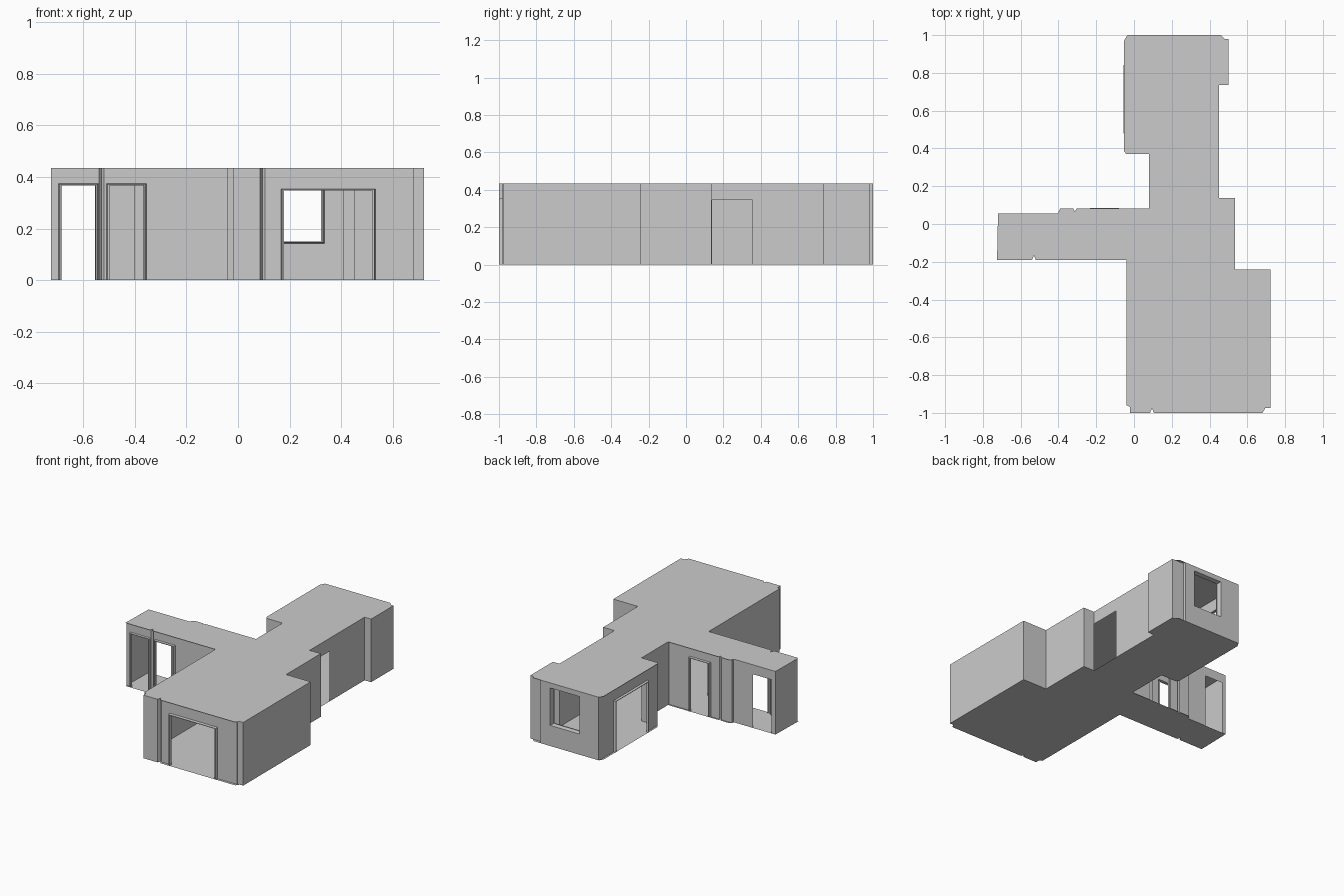
import bpy, bmesh
from mathutils import Vector

if "Cube" in bpy.data.objects:
    bpy.data.objects.remove(bpy.data.objects["Cube"])

H = 0.435      # room height

# Floor and ceiling outline, counter-clockwise from the front wall
PLAN = [(-0.02, -1.0), (0.085, -1.0), (0.095, -0.975), (0.105, -1.0), (0.68, -1.0), (0.695, -0.975),
        (0.722, -0.975), (0.722, -0.24), (0.535, -0.24), (0.535, 0.137), (0.45, 0.137),
        (0.45, 0.735), (0.50, 0.735), (0.50, 0.98), (0.48, 0.98), (0.46, 1.0),
        (-0.035, 1.0), (-0.053, 0.97), (-0.053, 0.385), (-0.04, 0.37), (0.08, 0.37),
        (0.08, 0.082), (-0.305, 0.082), (-0.313, 0.064), (-0.321, 0.082), (-0.39, 0.082),
        (-0.405, 0.055), (-0.72, 0.055), (-0.725, -0.19), (-0.54, -0.19),
        (-0.53, -0.165), (-0.52, -0.19), (-0.04, -0.19), (-0.04, -0.96), (-0.02, -0.97)]

# Square wall steps where the floor outline is chamfered
STEPS = {(0.48, 0.98): (0.41, 0.98), (0.46, 1.0): (0.41, 1.0), (0.695, -0.975): (0.68, -0.975),
         (-0.39, 0.082): (-0.40, 0.07), (-0.405, 0.055): (-0.40, 0.055)}

# Openings: name, two plan points on the wall, bottom, top, depth of the reveal (outward positive)
OPENINGS = [
    ("front_entry", (0.167, -0.982), (0.533, -0.982), 0, 0.354, 0.018),
    ("side_passage", (0.45, 0.14), (0.45, 0.355), 0, 0.345, 0),
    ("back_window", (0.335, 1.0), (0.113, 1.0), 0.142, 0.40, -0.03),
    ("left_entry", (-0.04, 0.845), (-0.04, 0.475), 0, 0.354, 0.015),
    ("hall_door", (-0.075, 0.07), (-0.238, 0.07), 0, 0.374, 0.014),
    ("hall_end_back_door", (-0.55, 0.055), (-0.69, 0.055), 0, 0.37, 0),
    ("hall_end_front_door", (-0.697, -0.177), (-0.542, -0.177), 0, 0.374, 0.013),
    ("hall_front_door", (-0.510, -0.177), (-0.354, -0.177), 0, 0.374, 0.014),
]


def wall_point(x, y):
    # Walls with reveals sit slightly inside the floor edge
    if (x, y) in STEPS:
        return Vector(STEPS[(x, y)])
    if x > 0.1 and y < -0.99:
        y = -0.982
    if x < 0.45:
        y = {-0.19: -0.177, 0.082: 0.07}.get(y, y)
    return Vector((-0.04 if x == -0.053 else x, y))


def finish(bm, name):
    me = bpy.data.meshes.new(name)
    bm.to_mesh(me)
    bm.free()
    ob = bpy.data.objects.new(name, me)
    bpy.context.collection.objects.link(ob)


def slab(name, z, up):
    bm = bmesh.new()
    pts = PLAN if up else PLAN[::-1]
    bm.faces.new([bm.verts.new((x, y, z)) for x, y in pts])
    finish(bm, name)


def panel(bm, p, d, a, b, z0, z1):
    if b - a < 1e-4 or z1 - z0 < 1e-4:
        return
    ends = [(a, z0), (b, z0), (b, z1), (a, z1)]
    bm.faces.new([bm.verts.new((p.x + d.x * t, p.y + d.y * t, z)) for t, z in ends])


def walls():
    bm = bmesh.new()
    pts = [wall_point(*p) for p in PLAN]
    for i, p in enumerate(pts):
        q = pts[(i + 1) % len(pts)]
        length = (q - p).length
        if length < 1e-5:
            continue
        d = (q - p) / length
        cuts = []
        for _, a, b, z0, z1, _ in OPENINGS:
            ra, rb = Vector(a) - p, Vector(b) - p
            ta, tb = ra.dot(d), rb.dot(d)
            if (abs(d.cross(ra)) < 0.003 and abs(d.cross(rb)) < 0.003
                    and -0.001 < ta < tb < length + 0.001):
                cuts.append((ta, tb, z0, z1))
        t = 0
        for ta, tb, z0, z1 in sorted(cuts):
            panel(bm, p, d, t, ta, 0, H)
            panel(bm, p, d, ta, tb, 0, z0)
            panel(bm, p, d, ta, tb, z1, H)
            t = tb
        panel(bm, p, d, t, length, 0, H)
    bmesh.ops.remove_doubles(bm, verts=bm.verts, dist=1e-4)
    finish(bm, "walls")


def reveal(name, a, b, z0, z1, depth):
    # Tapered surround: a raised frame outward, or a simple recess inward
    a, b = Vector(a), Vector(b)
    d = (b - a).normalized()
    out = Vector((d.y, -d.x))
    steps = ((0, 0), (0.004, depth), (0.011, depth), (0.012, 0))
    if depth < 0:
        steps = ((0, 0), (0.006, depth), (0.014, depth))
    bm = bmesh.new()
    rings = []
    for inset, o in steps:
        l, r = a + d * inset + out * o, b - d * inset + out * o
        lo, hi = (z0 + inset * 0.6 if z0 else 0), z1 - inset * 0.6
        corners = [(l, lo), (l, hi), (r, hi), (r, lo)]
        rings.append([bm.verts.new((c.x, c.y, z)) for c, z in corners])
    for r0, r1 in zip(rings, rings[1:]):
        for i in range(4 if z0 else 3):
            j = (i + 1) % 4
            bm.faces.new([r0[i], r0[j], r1[j], r1[i]])
    bmesh.ops.recalc_face_normals(bm, faces=bm.faces)
    finish(bm, name + "_reveal")


slab("floor", 0, False)
slab("ceiling", H, True)
walls()
for opening in OPENINGS:
    if opening[-1]:
        reveal(*opening)
